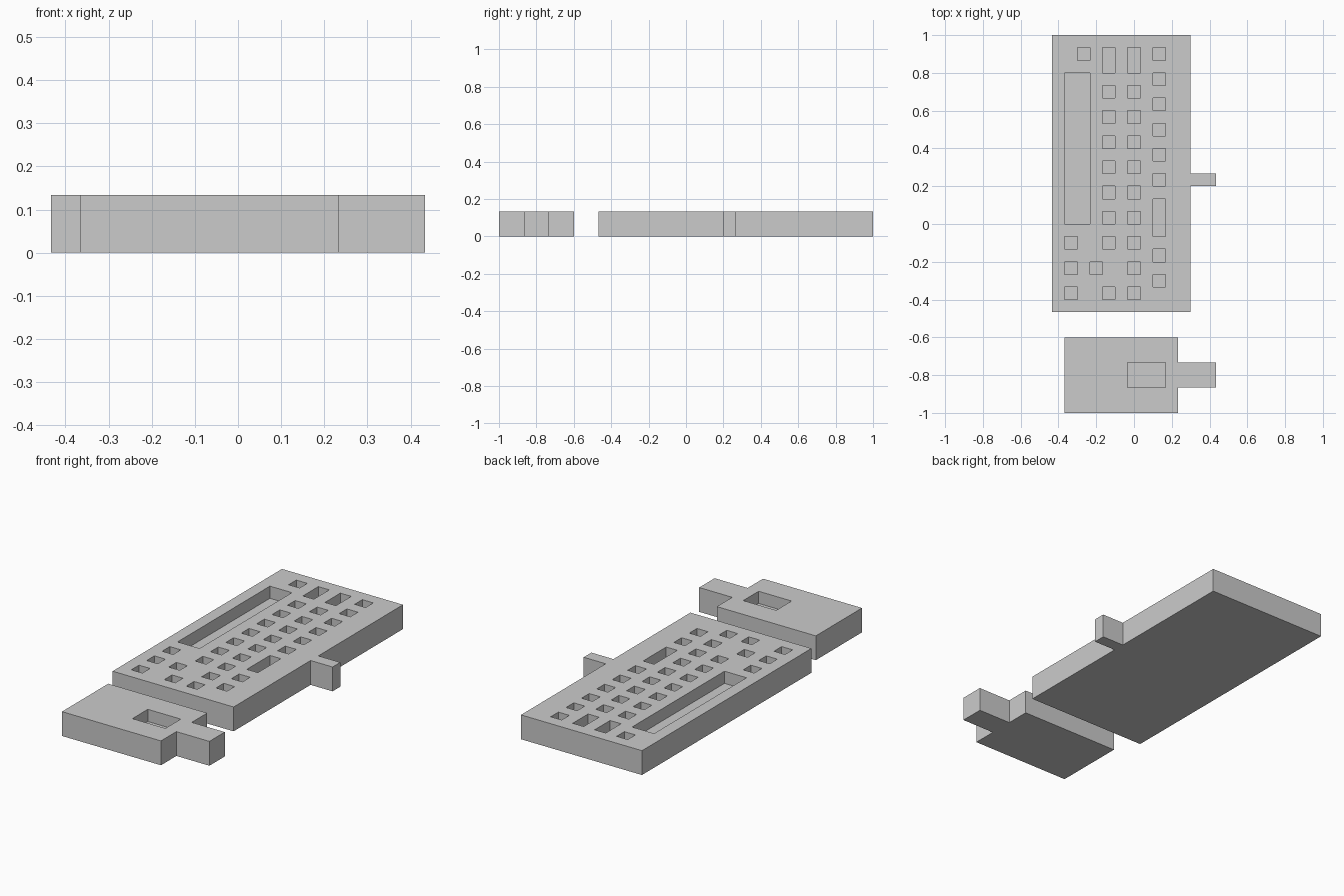
import bpy, bmesh
from mathutils import Matrix, Vector

if "Cube" in bpy.data.objects:
    bpy.data.objects.remove(bpy.data.objects["Cube"])

U = 1 / 15           # grid unit: the whole model sits on this grid
H = 2 * U            # thickness of every part
X0, Y0 = -6.5, 15.0  # left and back edge of the keyboard, in units


def add_boxes(name, boxes, z0, z1):
    """One object made of boxes given as (x0, x1, y0, y1) in grid units."""
    bm = bmesh.new()
    for x0, x1, y0, y1 in boxes:
        centre = Vector(((x0 + x1) / 2 * U, (y0 + y1) / 2 * U, (z0 + z1) / 2))
        size = ((x1 - x0) * U, (y1 - y0) * U, z1 - z0, 1)
        bmesh.ops.create_cube(bm, size=1, matrix=Matrix.Translation(centre) @ Matrix.Diagonal(size))
    mesh = bpy.data.meshes.new(name)
    bm.to_mesh(mesh)
    bm.free()
    obj = bpy.data.objects.new(name, mesh)
    bpy.context.collection.objects.link(obj)
    return obj


def cut_pockets(body, boxes):
    """Sink one-unit-deep pockets into the top of a body."""
    cutter = add_boxes(body.name + "_cutter", boxes, U, H + U)
    cutter.hide_render = True
    mod = body.modifiers.new("pockets", 'BOOLEAN')
    mod.operation = 'DIFFERENCE'
    mod.solver = 'EXACT'
    mod.object = cutter
    bpy.context.view_layer.objects.active = body
    bpy.ops.object.modifier_apply(modifier=mod.name)
    bpy.data.objects.remove(cutter, do_unlink=True)


def key(col, row, w=1, h=1):
    return (X0 + col, X0 + col + w, Y0 - row - h, Y0 - row)


# Keyboard slab with its key recesses
keyboard = add_boxes("keyboard", [(X0, X0 + 11, Y0 - 22, Y0)], 0, H)
keys = [key(1, 3, 2, 12), key(2, 1), key(3, 18)]               # space bar and odd keys
keys += [key(1, r) for r in (16, 18, 20)]
keys += [key(4, 1, 1, 2), key(6, 1, 1, 2), key(8, 13, 1, 3)]   # long keys
keys += [key(4, r) for r in (4, 6, 8, 10, 12, 14, 16, 20)]
keys += [key(6, r) for r in range(4, 21, 2)]
keys += [key(8, r) for r in (1, 3, 5, 7, 9, 11, 17, 19)]
cut_pockets(keyboard, keys)

# Keyboard cord stub
add_boxes("keyboard_cord", [(4.5, 6.5, 3, 4)], 0, H)

# Mouse with its button recess, and its cord stub
mouse = add_boxes("mouse", [(-5.5, 3.5, -15, -9)], 0, H)
cut_pockets(mouse, [(-0.5, 2.5, -13, -11)])
add_boxes("mouse_cord", [(3.5, 6.5, -13, -11)], 0, H)
